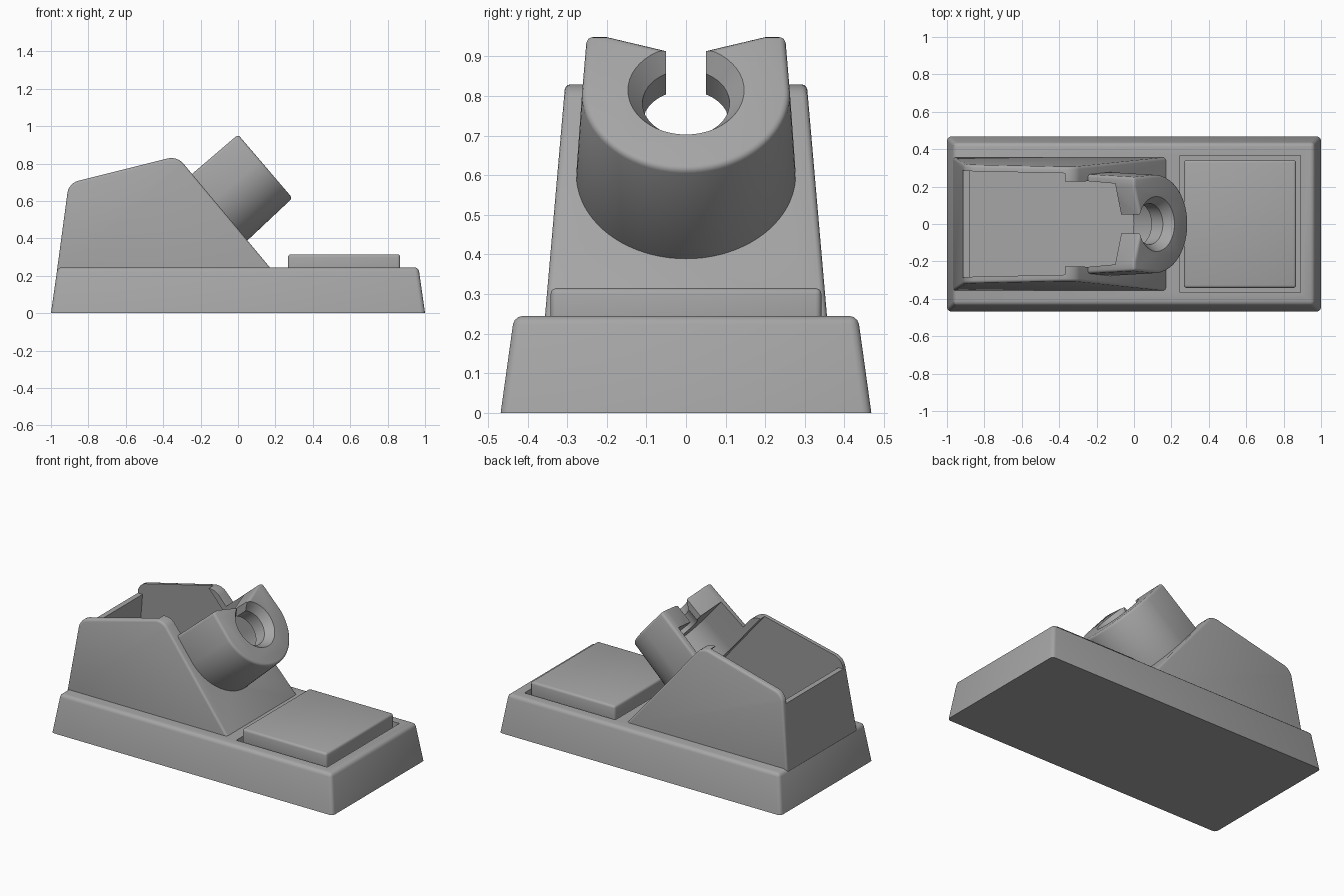
import bpy, bmesh, math
from mathutils import Matrix, Vector

cube = bpy.data.objects.get("Cube")
if cube:
    bpy.data.objects.remove(cube)

grey = bpy.data.materials.new("plain grey")
grey.use_nodes = True
COLOUR = (0.38, 0.38, 0.38, 1)
grey.diffuse_color = COLOUR
grey.node_tree.nodes["Principled BSDF"].inputs["Base Color"].default_value = COLOUR


def loft(name, rings, matrix=None, soften=None, width=0.015, segments=3):
    """Skin matching rings, cap the ends, optionally round the edges chosen by a rule."""
    bm = bmesh.new()
    rows = [[bm.verts.new(p) for p in ring] for ring in rings]
    n = len(rows[0])
    for a, b in zip(rows, rows[1:]):
        for i in range(n):
            j = (i + 1) % n
            bm.faces.new((a[i], a[j], b[j], b[i]))
    bm.faces.new(rows[0][::-1])
    bm.faces.new(rows[-1])
    bmesh.ops.recalc_face_normals(bm, faces=bm.faces)
    if soften:
        edges = [e for e in bm.edges if soften(e)]
        bmesh.ops.bevel(bm, geom=edges, offset=width, segments=segments,
                        profile=0.5, affect='EDGES')
    mesh = bpy.data.meshes.new(name)
    bm.to_mesh(mesh)
    bm.free()
    mesh.materials.append(grey)
    ob = bpy.data.objects.new(name, mesh)
    if matrix:
        ob.matrix_world = matrix
    bpy.context.collection.objects.link(ob)
    return ob


def rect(x0, x1, w, z):
    return [(x0, -w, z), (x1, -w, z), (x1, w, z), (x0, w, z)]


def select(ob):
    bpy.ops.object.select_all(action='DESELECT')
    ob.select_set(True)
    bpy.context.view_layer.objects.active = ob


def bevel(ob, width):
    select(ob)
    mod = ob.modifiers.new("round", 'BEVEL')
    mod.width, mod.segments, mod.limit_method = width, 3, 'ANGLE'
    mod.angle_limit = math.radians(40)
    bpy.ops.object.modifier_apply(modifier=mod.name)


def carve(ob, cutters):
    select(ob)
    for cutter in cutters:
        mod = ob.modifiers.new("cut", 'BOOLEAN')
        mod.operation, mod.solver, mod.object = 'DIFFERENCE', 'EXACT', cutter
        bpy.ops.object.modifier_apply(modifier=mod.name)


def smooth(ob):
    select(ob)
    bpy.ops.object.shade_smooth_by_angle(angle=math.radians(35))


def above_floor(e):
    return max(v.co.z for v in e.verts) > 0.1


# Tapered base with a shallow recess for the pad
base = loft("base", [rect(-1, 1, 0.468, 0), rect(-0.965, 0.965, 0.434, 0.245)],
            soften=above_floor, width=0.022)
recess = loft("recess_cutter", [rect(0.245, 0.89, 0.367, 0.2), rect(0.245, 0.89, 0.367, 0.4)])
carve(base, [recess])

# Raised pad sitting in the recess
pad = loft("pad", [rect(0.267, 0.867, 0.342, 0.19), rect(0.267, 0.867, 0.342, 0.315)],
           soften=above_floor, width=0.015)


# Housing: side profile extruded across, narrowing with height
def half_width(z):
    return 0.356 - 0.087 * (z - 0.245)


def wedge(name, profile, inset=0.0, **extra):
    rings = [[(x, s * (half_width(z) - inset), z) for x, z in profile] for s in (-1, 1)]
    return loft(name, rings, **extra)


def upper_corner(e):
    a, b = (v.co for v in e.verts)
    return abs(a.z - b.z) < 1e-4 and abs(a.x - b.x) < 1e-4 and a.z > 0.5


housing = wedge("housing", [(-0.969, 0.22), (-0.905, 0.695), (-0.325, 0.84), (0.191, 0.22)],
                soften=upper_corner, width=0.05, segments=6)
bevel(housing, 0.014)
cavity = wedge("cavity_cutter", [(-0.93, 0.26), (-0.83, 1.0), (-0.515, 1.0), (0.118, 0.26)], 0.034)
back_notch = wedge("back_notch_cutter", [(-1.1, 0.63), (-0.8, 0.63), (-0.8, 1), (-1.1, 1)], 0.034)

# Frame of the tilted holder: local z runs along the bore, local y up the slope
axis = Vector((0.76, 0, 0.65)).normalized()
up = Vector((-axis.z, 0, axis.x))
frame = Matrix((Vector((0, 1, 0)), up, axis)).transposed().to_4x4()
frame.translation = (-0.13, 0, 0.60)


def u_ring(r, top, dip, z, steps=40):
    """Round-bottomed cross-section with a top that dips toward the middle."""
    ring = [(r * math.cos(t), r * math.sin(t), z)
            for t in (-math.pi * i / steps for i in range(steps + 1))]
    return ring + [(-r * 0.955, top, z), (-r * 0.76, top, z), (0, top - dip, z),
                   (r * 0.76, top, z), (r * 0.955, top, z)]


def end_rim(e):
    return (all(v.co.z > 0.32 for v in e.verts)
            and all(v.co.y < 0.15 for v in e.verts) and len(e.link_faces) == 2)


holder = loft("holder", [u_ring(0.278, 0.185, 0.062, -0.015), u_ring(0.262, 0.185, 0.062, 0.33)],
              frame)
bevel(holder, 0.015)

# Hollow behind the holder's end wall, open to the housing and upward
pocket = loft("pocket_cutter", [u_ring(0.238, 0.45, 0, -0.06), u_ring(0.22, 0.45, 0, 0.2)], frame)

# Countersunk bore with a slot opening to the top


def circle(r, z, n=48):
    return [(r * math.cos(math.tau * i / n), r * math.sin(math.tau * i / n), z) for i in range(n)]


bore = loft("bore_cutter", [circle(0.11, 0.1), circle(0.11, 0.28), circle(0.152, 0.337)], frame)
slot = loft("slot_cutter", [[(-0.05, 0, z), (0.05, 0, z), (0.05, 0.4, z), (-0.05, 0.4, z)]
                            for z in (0.12, 0.4)], frame)

bpy.context.view_layer.update()
carve(housing, [cavity, back_notch, pocket])
carve(holder, [pocket, bore, slot])

for part in (base, pad, housing, holder):
    smooth(part)
for cutter in (recess, cavity, back_notch, pocket, bore, slot):
    bpy.data.objects.remove(cutter)
